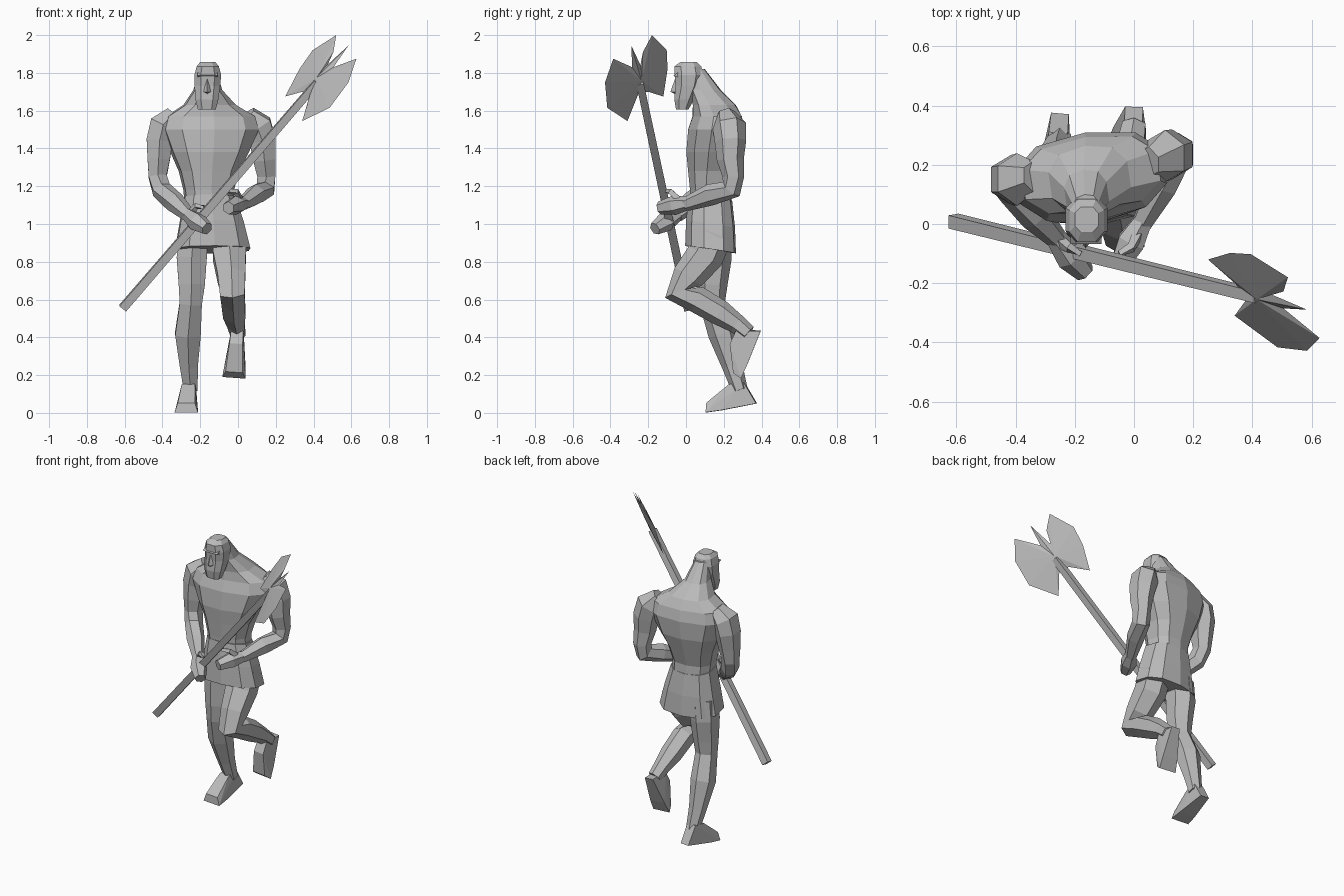
import bpy, bmesh, math
from mathutils import Vector, Matrix

if "Cube" in bpy.data.objects:
    bpy.data.objects.remove(bpy.data.objects["Cube"], do_unlink=True)

grey = bpy.data.materials.new("plain grey")
grey.use_nodes = True
grey.diffuse_color = (0.5, 0.5, 0.5, 1)
grey.node_tree.nodes["Principled BSDF"].inputs["Base Color"].default_value = (0.5, 0.5, 0.5, 1)


def finish(name, bm):
    bmesh.ops.recalc_face_normals(bm, faces=bm.faces)
    mesh = bpy.data.meshes.new(name)
    bm.to_mesh(mesh)
    bm.free()
    mesh.materials.append(grey)
    obj = bpy.data.objects.new(name, mesh)
    bpy.context.collection.objects.link(obj)
    return obj


def loft(name, rings):
    """Skin a stack of equal-length rings and cap both ends."""
    bm = bmesh.new()
    loops = [[bm.verts.new(p) for p in ring] for ring in rings]
    n = len(loops[0])
    for a, b in zip(loops, loops[1:]):
        for i in range(n):
            j = (i + 1) % n
            bm.faces.new((a[i], a[j], b[j], b[i]))
    bm.faces.new(loops[0])
    bm.faces.new(loops[-1])
    return finish(name, bm)


def hull(name, points, matrix=Matrix()):
    bm = bmesh.new()
    for p in points:
        bm.verts.new(matrix @ Vector(p))
    bmesh.ops.convex_hull(bm, input=bm.verts)
    return finish(name, bm)


def tube(name, path, sides=6, depth=1.0):
    """Faceted limb through (x, y, z, radius) points."""
    pts = [Vector(p[:3]) for p in path]
    rings = []
    for i, p in enumerate(pts):
        ahead = (pts[min(i + 1, len(pts) - 1)] - p).normalized()
        behind = (p - pts[max(i - 1, 0)]).normalized()
        t = (ahead + behind).normalized()
        v = t.cross(Vector((1, 0, 0))).normalized()
        u = v.cross(t)
        r = path[i][3]
        angles = [math.tau * (k + 0.5) / sides for k in range(sides)]
        rings.append([p + r * (math.cos(a) * u + depth * math.sin(a) * v) for a in angles])
    return loft(name, rings)


def sections(name, rows, sides=10, yaw=0.0, tilt=0.0, power=0.8):
    """Stack of rounded-box sections given as (z, cx, cy, rx, ry)."""
    rings = []
    for z, cx, cy, rx, ry in rows:
        ring = []
        for k in range(sides):
            a = math.tau * (k + 0.5) / sides
            c, s = math.cos(a), math.sin(a)
            x = rx * math.copysign(abs(c) ** power, c)
            y = ry * math.copysign(abs(s) ** power, s)
            ring.append((cx + x * math.cos(yaw) - y * math.sin(yaw),
                         cy + x * math.sin(yaw) + y * math.cos(yaw), z - tilt * y))
        rings.append(ring)
    return loft(name, rings)


# Torso with sloping neck, and flared tunic skirt
sections("torso", [
    (1.08, -.15, .135, .13, .11), (1.18, -.155, .13, .135, .11), (1.28, -.155, .14, .16, .13),
    (1.38, -.15, .15, .21, .15), (1.50, -.145, .16, .26, .15), (1.57, -.145, .165, .24, .13),
    (1.63, -.15, .15, .14, .115), (1.71, -.16, .10, .075, .085), (1.82, -.16, .05, .045, .05)],
    yaw=math.radians(8))
sections("tunic_skirt", [
    (.865, -.135, .13, .205, .135), (1.0, -.14, .13, .175, .13), (1.14, -.15, .13, .14, .115)],
    yaw=math.radians(5), tilt=.15)

# Head with beard, brow and nose
sections("head", [
    (1.605, -.165, -.02, .05, .035), (1.66, -.165, -.01, .065, .055), (1.73, -.162, .01, .072, .07),
    (1.79, -.16, .015, .075, .08), (1.835, -.16, .01, .062, .075), (1.858, -.16, .015, .042, .045)],
    sides=8, power=.75)
hull("nose", [(-.163, -.058, 1.77), (-.185, -.055, 1.70), (-.141, -.055, 1.70),
              (-.163, -.082, 1.70), (-.163, -.05, 1.685)])
hull("brow", [(x, y, z) for x in (-.215, -.109) for y, z in ((-.03, 1.775), (-.068, 1.785), (-.03, 1.81))])

# Arms reaching to the weapon
tube("left_arm", [
    (.05, .21, 1.58, .05), (.105, .23, 1.52, .085), (.13, .235, 1.44, .08), (.14, .235, 1.34, .068),
    (.15, .25, 1.25, .055), (.145, .24, 1.185, .055), (.095, .13, 1.155, .055),
    (.025, .0, 1.105, .036)], depth=1.05)
tube("right_arm", [
    (-.34, .16, 1.58, .05), (-.395, .15, 1.52, .085), (-.415, .15, 1.44, .08), (-.42, .14, 1.34, .068),
    (-.425, .135, 1.25, .055), (-.405, .11, 1.18, .055), (-.335, .03, 1.115, .055),
    (-.26, -.05, 1.045, .036)], depth=1.05)

# Hands and thumbs
tube("left_hand", [(.03, .01, 1.11, .036), (-.01, -.06, 1.1, .052), (-.05, -.14, 1.085, .035)])
tube("left_thumb", [(.01, -.04, 1.13, .022), (-.01, -.08, 1.17, .018), (-.05, -.1, 1.175, .012)], 4)
tube("right_hand", [(-.265, -.045, 1.05, .036), (-.215, -.11, 1.01, .052), (-.165, -.165, .975, .035)])
tube("right_thumb", [(-.25, -.06, 1.06, .022), (-.22, -.08, 1.095, .018), (-.18, -.1, 1.09, .012)], 4)

# Standing right leg and raised left leg
tube("right_leg", [
    (-.235, .15, .95, .09), (-.245, .15, .82, .092), (-.245, .14, .68, .08), (-.25, .14, .58, .068),
    (-.265, .195, .42, .078), (-.26, .245, .25, .055), (-.25, .285, .12, .042)])
tube("left_leg", [
    (-.045, .15, .95, .1), (-.045, .10, .83, .1), (-.035, .01, .72, .085), (-.03, -.04, .635, .075),
    (-.025, .06, .60, .072), (-.02, .18, .53, .068), (-.01, .27, .47, .052), (0, .33, .42, .045)])

# Feet share one wedge shape: x across, y forward from the heel, z up
foot = [(s * x, y, z) for s in (-1, 1) for x, y, z in (
    (.03, 0, .01), (.032, .05, .13), (.035, .13, .13), (.055, .19, 0), (.062, .27, 0), (.045, .26, .05))]


def place_foot(name, heel, forward, up):
    f, u = Vector(forward).normalized(), Vector(up).normalized()
    side = f.cross(u).normalized()
    u = side.cross(f)
    m = Matrix((side, f, u)).transposed().to_4x4()
    hull(name, foot, Matrix.Translation(heel) @ m)


place_foot("right_foot", (-.25, .375, .04), (-.09, -1, -.14), (0, 0, 1))
place_foot("left_foot", (.0, .405, .43), (-.08, -.42, -.91), (0, -.91, .42))

# Long weapon shaft
tube("axe_shaft", [(-.61, .01, .555, .032), (.42, -.245, 1.75, .028)], 4)

# Thin double blade with a centre spike, outlined in x and z on a slanted plane
outline = [(.25, 1.675), (.325, 1.82), (.395, 1.92), (.52, 2.0), (.505, 1.91), (.463, 1.833),
           (.585, 1.945), (.505, 1.83), (.627, 1.875), (.585, 1.75), (.485, 1.615), (.34, 1.545),
           (.385, 1.70), (.34, 1.70)]


def on_plane(x, z):
    return Vector((x, -1.044 - 1.081 * x + .713 * z, z))


bm = bmesh.new()
rim = [bm.verts.new(on_plane(x, z)) for x, z in outline]
normal = Vector((1.081, 1, -.713)).normalized()
for sign in (-1, 1):
    hub = bm.verts.new(on_plane(.425, 1.765) + sign * .016 * normal)
    for a, b in zip(rim, rim[1:] + rim[:1]):
        bm.faces.new((a, b, hub))
finish("axe_blade", bm)
